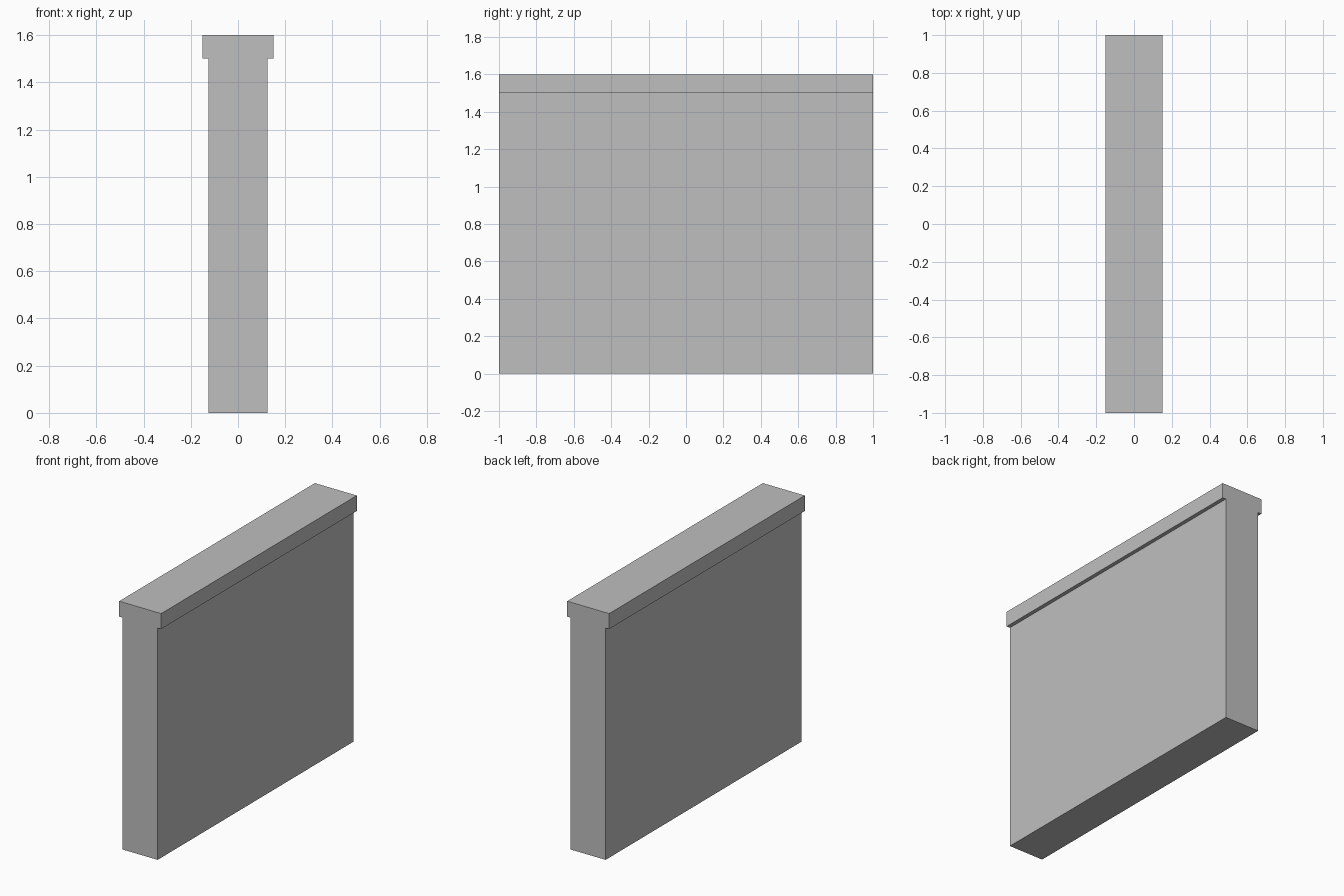
import bpy
import bmesh

cube = bpy.data.objects.get("Cube")
if cube:
    bpy.data.objects.remove(cube, do_unlink=True)

WALL_HALF, CAP_HALF = 0.125, 0.15
CAP_BOTTOM, TOP, HALF_LENGTH = 1.5, 1.6, 1.0

# Plain grey material
grey = bpy.data.materials.new("light grey")
grey.use_nodes = True
color = (0.52, 0.52, 0.52, 1)
grey.diffuse_color = color
for node in grey.node_tree.nodes:
    if node.type == "BSDF_PRINCIPLED":
        node.inputs["Base Color"].default_value = color

# Half of the T-shaped section, mirrored across x
half = [(WALL_HALF, 0), (WALL_HALF, CAP_BOTTOM), (CAP_HALF, CAP_BOTTOM), (CAP_HALF, TOP)]
section = half + [(-x, z) for x, z in reversed(half)]

# Capped wall: section extruded along y
bm = bmesh.new()
face = bm.faces.new([bm.verts.new((x, -HALF_LENGTH, z)) for x, z in section])
result = bmesh.ops.extrude_face_region(bm, geom=[face])
far_verts = [g for g in result["geom"] if isinstance(g, bmesh.types.BMVert)]
bmesh.ops.translate(bm, verts=far_verts, vec=(0, 2 * HALF_LENGTH, 0))
bmesh.ops.recalc_face_normals(bm, faces=bm.faces)

mesh = bpy.data.meshes.new("capped_wall")
bm.to_mesh(mesh)
bm.free()
mesh.materials.append(grey)
wall = bpy.data.objects.new("capped_wall", mesh)
bpy.context.collection.objects.link(wall)
